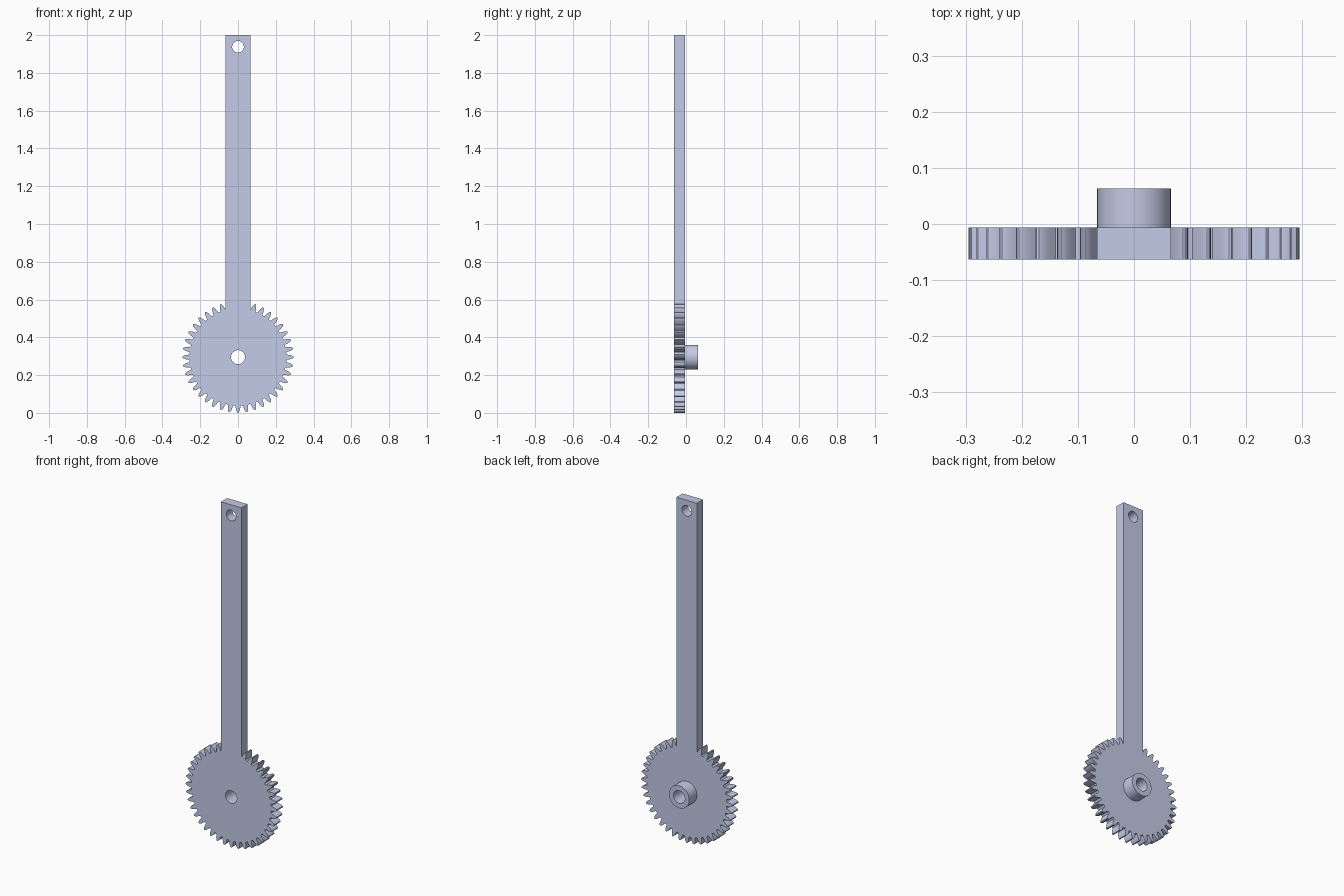
import bpy
import math

cube = bpy.data.objects.get("Cube")
if cube:
    bpy.data.objects.remove(cube, do_unlink=True)

# Material
steel = bpy.data.materials.new("pale blue grey")
steel.use_nodes = True
colour = (0.59, 0.638, 0.855, 1)
steel.diffuse_color = colour
steel.node_tree.nodes["Principled BSDF"].inputs["Base Color"].default_value = colour

AXIS_Z = 0.295
BAR_HALF = 0.066
BORE = 0.037
TEETH = 40
PITCH = 360 / TEETH


def circle(radius, z, count=48):
    return [(radius * math.cos(math.tau * i / count),
             z + radius * math.sin(math.tau * i / count)) for i in range(count)]


def extruded_part(name, loops, y_front, y_back):
    """Extrude an x-z outline with holes between two y positions."""
    curve = bpy.data.curves.new(name + "_profile", "CURVE")
    curve.dimensions = "2D"
    curve.fill_mode = "BOTH"
    curve.extrude = (y_back - y_front) / 2
    for points in loops:
        spline = curve.splines.new("POLY")
        spline.points.add(len(points) - 1)
        for point, (x, z) in zip(spline.points, points):
            point.co = (x, z, 0, 1)
        spline.use_cyclic_u = True
    helper = bpy.data.objects.new(name + "_profile", curve)
    bpy.context.collection.objects.link(helper)
    bpy.context.view_layer.update()
    graph = bpy.context.evaluated_depsgraph_get()
    mesh = bpy.data.meshes.new_from_object(helper.evaluated_get(graph))
    bpy.data.objects.remove(helper, do_unlink=True)

    # Stand the profile upright
    middle = (y_front + y_back) / 2
    for v in mesh.vertices:
        x, z, depth = v.co
        v.co = (x, middle - depth, z)
    mesh.materials.clear()
    mesh.materials.append(steel)
    part = bpy.data.objects.new(name, mesh)
    bpy.context.collection.objects.link(part)

    bpy.ops.object.select_all(action="DESELECT")
    part.select_set(True)
    bpy.context.view_layer.objects.active = part
    bpy.ops.object.mode_set(mode="EDIT")
    bpy.ops.mesh.select_all(action="SELECT")
    bpy.ops.mesh.remove_doubles(threshold=0.00005)
    bpy.ops.mesh.normals_make_consistent(inside=False)
    bpy.ops.object.mode_set(mode="OBJECT")
    bpy.ops.object.shade_smooth_by_angle(angle=math.radians(28))
    return part


# Gear outline: teeth run clockwise from one side of the bar to the other
flank = [(0.258, 3.1), (0.268, 2.65), (0.28, 2.1), (0.288, 1.4), (0.2935, 0.7)]
tooth = [(r, -a) for r, a in flank] + [(0.295, 0)] + [(r, a) for r, a in reversed(flank)]
outline = [(-BAR_HALF, 2), (BAR_HALF, 2)]
for i in range(2, TEETH - 1):
    polar = [(r, i * PITCH + a) for r, a in tooth]
    if i < TEETH - 2:
        polar.append((0.256, (i + 0.5) * PITCH))
    for r, a in polar:
        a = math.radians(a)
        outline.append((r * math.sin(a), AXIS_Z + r * math.cos(a)))

# Toothed disc with its long arm, bored at the axis and the arm's end
extruded_part("gear_and_arm", [outline, circle(BORE, AXIS_Z), circle(0.031, 1.938)],
              -0.0635, -0.0065)

# Hollow hub on the back
extruded_part("hub", [circle(0.0655, AXIS_Z), circle(BORE, AXIS_Z)], -0.0065, 0.0635)
